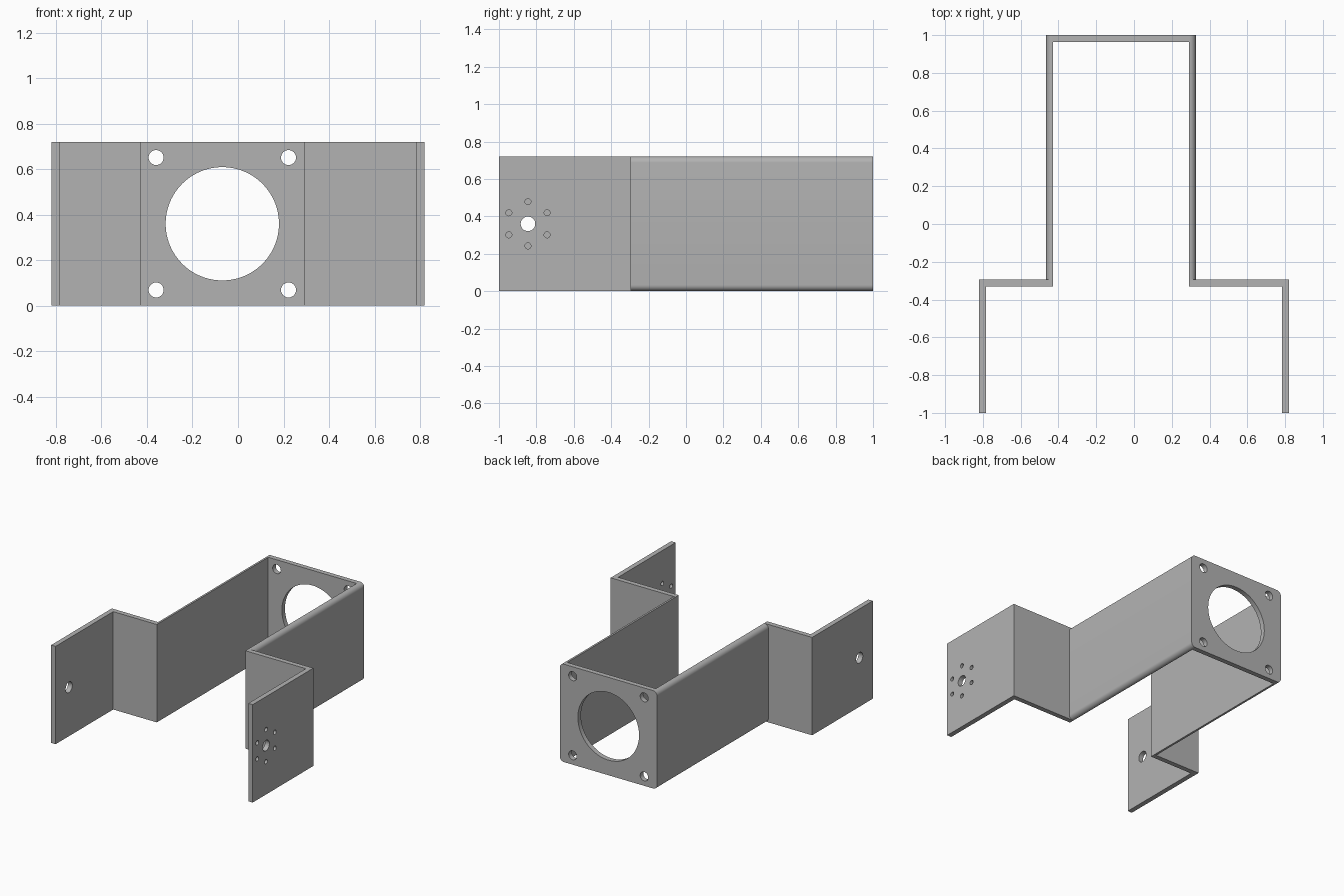
import bpy, bmesh, math
from mathutils import Matrix, Vector

if "Cube" in bpy.data.objects:
    bpy.data.objects.remove(bpy.data.objects["Cube"], do_unlink=True)

HEIGHT = 0.72
OUT_L, OUT_R = -0.465, 0.327      # outer faces of the channel walls
STEP = -0.295                     # back face of the side steps
T = 0.036                         # sheet thickness
ROUND = 0.033                     # rounding of the channel's long edges
MID_X, MID_Z = (OUT_L + OUT_R) / 2, HEIGHT / 2

steel = bpy.data.materials.new("grey_steel")
steel.use_nodes = True
grey = (0.45, 0.45, 0.45, 1)
steel.diffuse_color = grey
steel.node_tree.nodes["Principled BSDF"].inputs["Base Color"].default_value = grey


def prism(bm, points, offset):
    """Extrude a closed outline along an offset."""
    face = bm.faces.new([bm.verts.new(p) for p in points])
    ext = bmesh.ops.extrude_face_region(bm, geom=[face])
    verts = [v for v in ext["geom"] if isinstance(v, bmesh.types.BMVert)]
    bmesh.ops.translate(bm, verts=verts, vec=Vector(offset))


def drill(bm, centre, radius, axis, segments=32):
    """Add a short cylinder along x or y that cuts a hole."""
    turn = Matrix.Rotation(math.pi / 2, 4, "Y" if axis == "X" else "X")
    bmesh.ops.create_cone(bm, cap_ends=True, segments=segments, radius1=radius,
                          radius2=radius, depth=0.2,
                          matrix=Matrix.Translation(centre) @ turn)


def make_object(name, bm):
    bmesh.ops.recalc_face_normals(bm, faces=bm.faces)
    mesh = bpy.data.meshes.new(name)
    bm.to_mesh(mesh)
    bm.free()
    mesh.materials.append(steel)
    obj = bpy.data.objects.new(name, mesh)
    bpy.context.collection.objects.link(obj)
    return obj


# Bent sheet: outer contour, then the inner contour back again
outer = [(-0.82, -1), (-0.82, STEP), (OUT_L, STEP), (OUT_L, 1),
         (OUT_R, 1), (OUT_R, STEP), (0.82, STEP), (0.82, -1)]
inner = [(0.82 - T, -1), (0.82 - T, STEP - T), (OUT_R - T, STEP - T),
         (OUT_R - T, 1 - T), (OUT_L + T, 1 - T), (OUT_L + T, STEP - T),
         (-0.82 + T, STEP - T), (-0.82 + T, -1)]
bm = bmesh.new()
prism(bm, [(x, y, 0) for x, y in outer + inner], (0, 0, HEIGHT))
bracket = make_object("bent_bracket", bm)

# Cutters
bm = bmesh.new()

# Rounded long edges of the channel
for x, sx in ((OUT_L, -1), (OUT_R, 1)):
    for z, sz in ((0, -1), (HEIGHT, 1)):
        cx, cz = x - sx * ROUND, z + -sz * ROUND
        arc = [(cx + sx * ROUND * math.cos(a), cz + sz * ROUND * math.sin(a))
               for a in (math.pi / 2 * i / 8 for i in range(9))]
        edge = 0.05
        outline = [(x + sx * edge, z + sz * edge), (x + sx * edge, cz)]
        outline += arc + [(cx, z + sz * edge)]
        prism(bm, [(px, STEP, pz) for px, pz in outline], (0, 1.4, 0))

# Back plate: large opening and four corner holes
drill(bm, (MID_X, 1, MID_Z), 0.249, "Y", 96)
for sx in (-1, 1):
    for sz in (-1, 1):
        drill(bm, (MID_X + sx * 0.291, 1, MID_Z + sz * 0.291), 0.033, "Y")

# Side ears: pivot hole in both, ring of small holes in the left one
for sx in (-1, 1):
    drill(bm, (sx * 0.8, -0.845, MID_Z), 0.039, "X")
for i in range(6):
    a = math.radians(30 + 60 * i)
    drill(bm, (0.8, -0.845 + 0.118 * math.cos(a), MID_Z + 0.118 * math.sin(a)),
          0.016, "X", 24)
cutter = make_object("hole_cutter", bm)
cutter.hide_render = True

cut = bracket.modifiers.new("cut", "BOOLEAN")
cut.operation = "DIFFERENCE"
cut.solver = "EXACT"
cut.object = cutter

bpy.ops.object.select_all(action="DESELECT")
bracket.select_set(True)
bpy.context.view_layer.objects.active = bracket
bpy.ops.object.modifier_apply(modifier=cut.name)
bpy.data.objects.remove(cutter, do_unlink=True)
bpy.ops.object.shade_smooth_by_angle(angle=math.radians(30))
